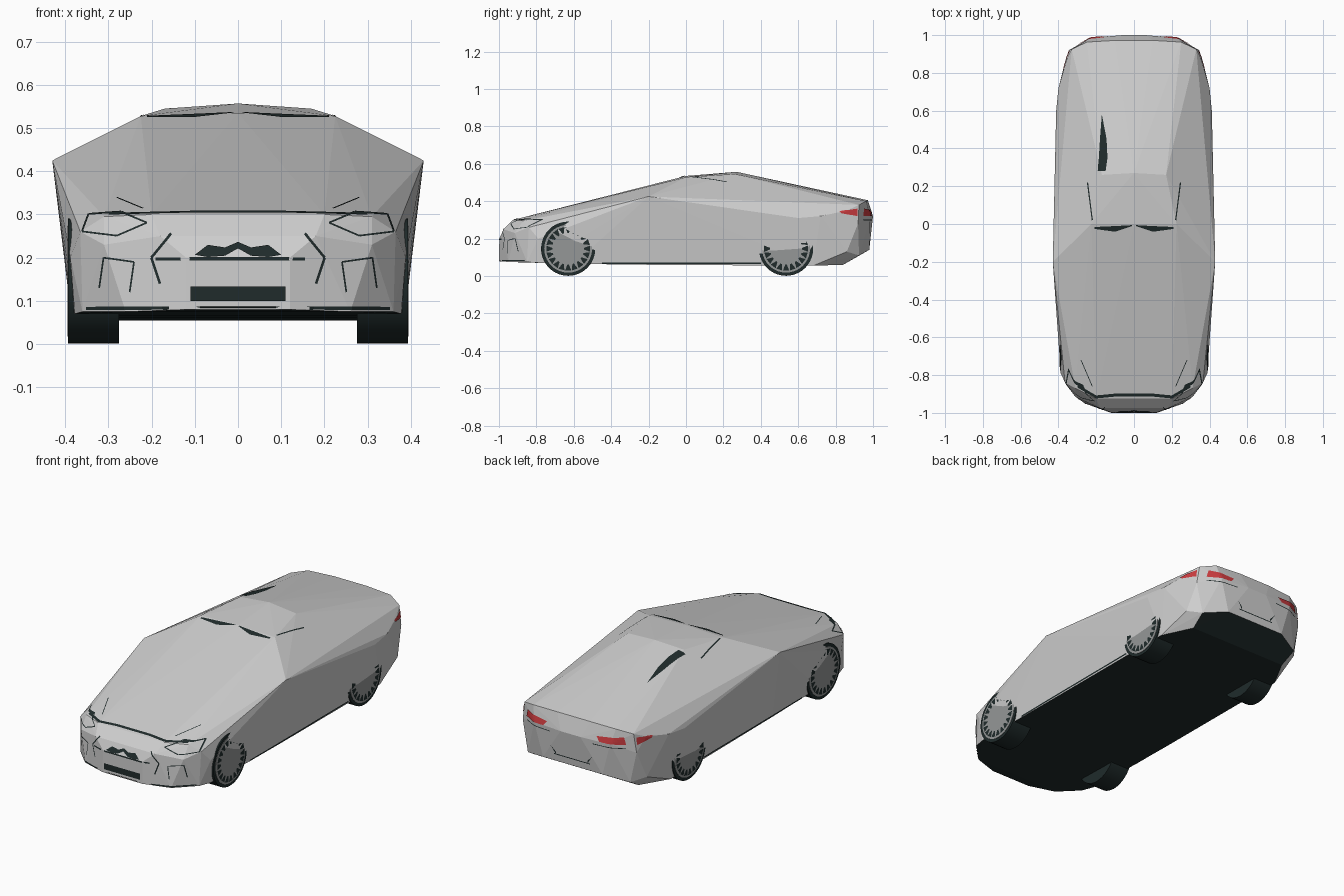
import bpy, bmesh, math
from mathutils import Vector, Matrix
from mathutils.bvhtree import BVHTree

cube = bpy.data.objects.get("Cube")
if cube:
    bpy.data.objects.remove(cube)


def material(name, rgb):
    m = bpy.data.materials.new(name)
    m.use_nodes = True
    m.diffuse_color = (*rgb, 1)
    m.node_tree.nodes["Principled BSDF"].inputs["Base Color"].default_value = (*rgb, 1)
    return m


SILVER = material("silver paint", (0.62, 0.62, 0.62))
DARK = material("dark trim", (0.014, 0.024, 0.024))
GREY = material("rim grey", (0.3, 0.31, 0.31))
RED = material("tail red", (0.6, 0.045, 0.05))


def add(name, bm, *mats):
    mesh = bpy.data.meshes.new(name)
    bm.to_mesh(mesh)
    bm.free()
    for m in mats:
        mesh.materials.append(m)
    ob = bpy.data.objects.new(name, mesh)
    bpy.context.collection.objects.link(ob)
    return ob


# Body shell: taut skin over mirrored corner points, dark underneath
corners = [
    (.12, -1, .08), (.12, -.998, .2), (.18, -.975, .25), (.26, -.95, .075),   # nose
    (.31, -.915, .23), (.2, -.925, .3), (.31, -.87, .295), (.36, -.85, .075),
    (.365, -.84, .26), (.388, -.79, .2), (.378, -.78, .07),                   # front wings
    (.43, -.2, .425), (.385, -.2, .06), (.383, -.6, .065),                    # shoulder
    (0, .0, .535), (.225, .0, .528), (0, .27, .557), (.17, .26, .545),        # roof
    (.412, .6, .31), (.4, .72, .32), (.385, .68, .055), (.3, .84, .06),       # rear wings
    (.1, .972, .405), (.25, .963, .4), (.33, .925, .38), (.36, .86, .35),     # tail
    (.06, 1, .32), (.23, .985, .32), (.345, .92, .28), (.365, .86, .13),
    (.18, .98, .14), (.31, .925, .11),
]
bm = bmesh.new()
for x, y, z in corners:
    for s in ((1, -1) if x else (1,)):
        bm.verts.new((s * x, y, z))
bmesh.ops.convex_hull(bm, input=bm.verts[:])
bmesh.ops.delete(bm, geom=[v for v in bm.verts if not v.link_faces], context='VERTS')
bmesh.ops.recalc_face_normals(bm, faces=bm.faces[:])
for f in bm.faces:
    f.material_index = int(f.normal.z < -0.8)
skin = BVHTree.FromBMesh(bm)
add("body_shell", bm, SILVER, DARK)

# Rays used to lay thin plates on the shell: plane coordinates to start and direction
VIEWS = {
    "front": lambda a, b: ((a, -2, b), (0, 1, 0)),
    "back": lambda a, b: ((a, 2, b), (0, -1, 0)),
    "top": lambda a, b: ((a, b, 2), (0, 0, -1)),
    "left": lambda a, b: ((2, a, b), (-1, 0, 0)),
    "right": lambda a, b: ((-2, a, b), (1, 0, 0)),
}


def along(path, t):
    u = t * (len(path) - 1)
    i = min(int(u), len(path) - 2)
    return Vector(path[i]).lerp(Vector(path[i + 1]), u - i)


def plate(name, view, edge_a, edge_b, mat, steps=12, rows=3, lift=.004):
    """Thin sheet between two 2D edges, laid on the shell."""
    bm = bmesh.new()
    grid = []
    for i in range(steps + 1):
        row = []
        for j in range(rows + 1):
            p = along(edge_a, i / steps).lerp(along(edge_b, i / steps), j / rows)
            start, way = VIEWS[view](*p)
            hit, normal, _, _ = skin.ray_cast(Vector(start), Vector(way))
            row.append(bm.verts.new(hit + normal * lift) if hit else None)
        grid.append(row)
    outward = -Vector(way)
    for i in range(steps):
        for j in range(rows):
            q = [grid[i][j], grid[i + 1][j], grid[i + 1][j + 1], grid[i][j + 1]]
            if all(q):
                f = bm.faces.new(q)
                f.normal_update()
                if f.normal.dot(outward) < 0:
                    f.normal_flip()
    return add(name, bm, mat)


def seam(name, view, path, width=.005):
    """Narrow dark gap following a path of points."""
    for a, b in zip(path, path[1:]):
        a, b = Vector(a), Vector(b)
        side = (b - a).orthogonal().normalized() * width / 2
        plate(name, view, [a - side, b - side], [a + side, b + side], DARK, 8, 1, .002)


# Front end
plate("front_number_plate", "front", [(-.11, .133), (.11, .133)], [(-.11, .1), (.11, .1)], DARK)
plate("grille_badge_plate", "front",
      [(-.1, .205), (-.07, .228), (-.03, .222), (0, .235), (.03, .222), (.07, .228), (.1, .205)],
      [(-.1, .205), (-.07, .2), (-.03, .203), (0, .22), (.03, .203), (.07, .2), (.1, .205)], DARK, 24)
seam("grille_bar", "front", [(-.19, .197), (.155, .197)], .007)
seam("hood_gap", "front", [(-.3, .3), (-.1, .305), (.1, .305), (.3, .3)], .004)
seam("chin_gap", "front", [(-.35, .083), (.35, .083)], .007)
for s, side in ((1, "left"), (-1, "right")):
    def flip(pts):
        return [(s * a, b) for a, b in pts]
    seam(side + "_grille_edge", "front", flip([(.155, .255), (.2, .2), (.18, .14)]), .006)
    seam(side + "_headlight_gap", "front",
         flip([(.21, .28), (.27, .305), (.345, .3), (.36, .26), (.28, .25), (.21, .28)]), .004)
    seam(side + "_vent_gap", "front", flip([(.25, .12), (.24, .19), (.31, .2), (.32, .13)]), .004)
    seam(side + "_hood_crease", "top", flip([(.22, -.86), (.28, -.72)]), .004)
    # Windscreen slits and roof gaps
    plate(side + "_windscreen_slit", "top", flip([(.01, -.005), (.1, -.01), (.21, -.015)]),
          flip([(.01, -.01), (.1, -.04), (.21, -.025)]), DARK)
    seam(side + "_roof_gap", "top", flip([(.22, .02), (.245, .22)]), .006)
    # Tail lights
    plate(side + "_inner_tail_light", "back", flip([(.15, .345), (.29, .36)]),
          flip([(.17, .32), (.3, .32)]), RED)
    plate(side + "_outer_tail_light", side, [(.82, .345), (.915, .36)],
          [(.83, .335), (.915, .32)], RED)
    seam(side + "_trunk_gap", "back", flip([(.13, .3), (.3, .3)]), .004)
    plate(side + "_number_plate_corner", "back", flip([(.125, .225), (.095, .18)]),
          flip([(.095, .195), (.095, .18)]), DARK)
    seam(side + "_sill_gap", side, [(-.45, .068), (.4, .068)], .008)
seam("rear_plate_edge", "back", [(-.11, .18), (.11, .18)], .005)
plate("rear_window_slit", "top", [(-.17, .58), (-.145, .45), (-.14, .35), (-.15, .28)],
      [(-.17, .58), (-.18, .45), (-.185, .35), (-.19, .28)], DARK)


# Wheels: tyre, flat rim face and a ring of spoke tips
def disc(name, radius, x_in, x_out, place, mat):
    bm = bmesh.new()
    turn = Matrix.Rotation(math.pi / 2, 4, 'Y')
    bmesh.ops.create_cone(bm, cap_ends=True, segments=40, radius1=radius, radius2=radius,
                          depth=abs(x_out - x_in), matrix=turn)
    bmesh.ops.translate(bm, verts=bm.verts, vec=((x_in + x_out) / 2, *place))
    ob = add(name, bm, mat)
    for f in ob.data.polygons:
        f.use_smooth = abs(f.normal.x) < .5


for s, side in ((1, "left"), (-1, "right")):
    for y, end in ((-.63, "front"), (.535, "rear")):
        tag = f"{end}_{side}_"
        centre = (y, .146)
        disc(tag + "tyre", .145, s * .275, s * .393, centre, DARK)
        disc(tag + "rim", .128, s * .385, s * .395, centre, GREY)
        bm = bmesh.new()
        for k in range(20):
            mid = k * math.tau / 20
            ring = []
            for r, half in ((.085, .05), (.118, .14)):
                for d in (-half, half):
                    ring.append((r, mid + d))
            order = [ring[0], ring[1], ring[3], ring[2]]
            f = bm.faces.new([bm.verts.new((s * .398, y + r * math.cos(a), .146 + r * math.sin(a)))
                              for r, a in order])
            f.normal_update()
            if f.normal.x * s < 0:
                f.normal_flip()
        add(tag + "spoke_tips", bm, DARK)
